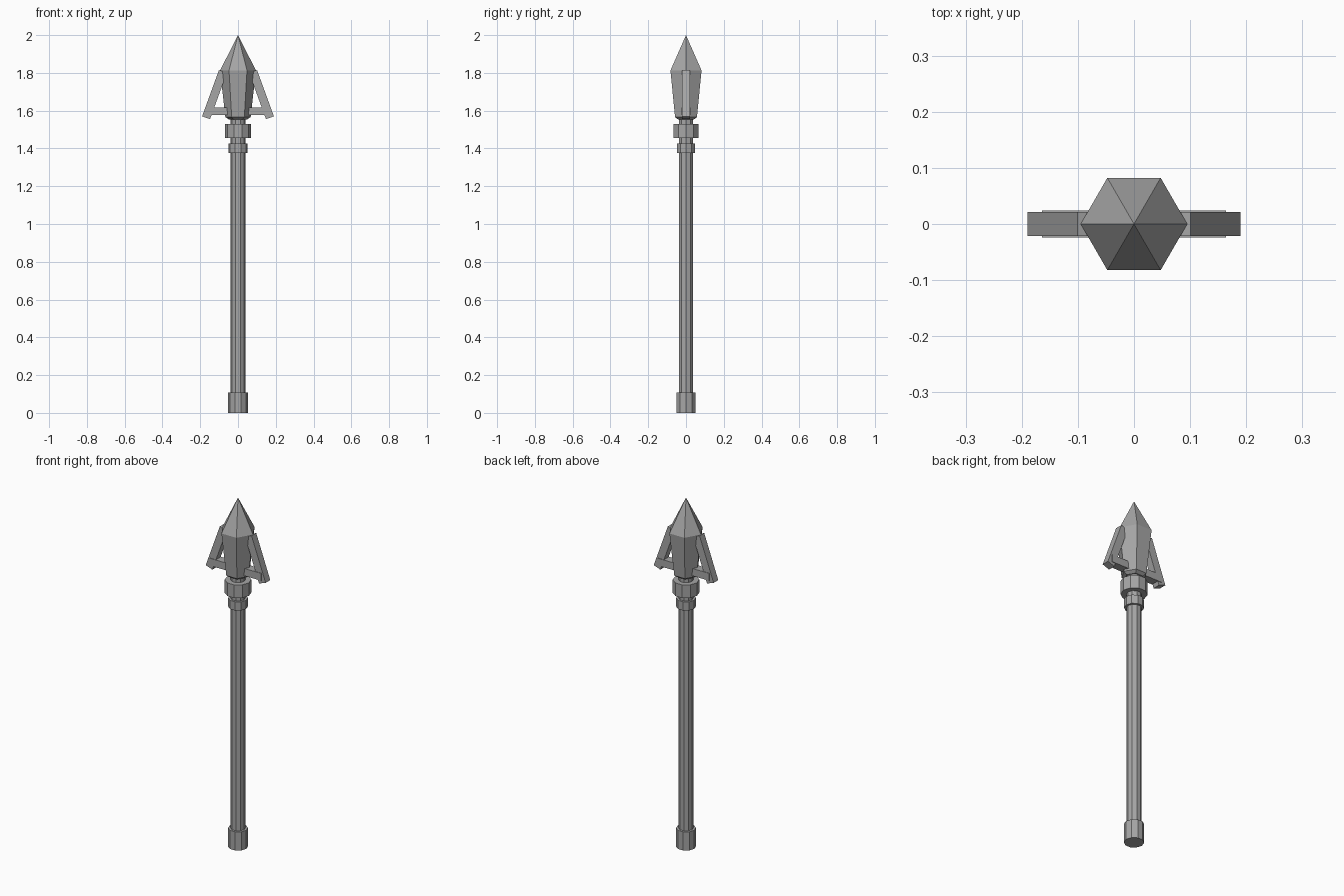
import bpy
import math
from mathutils import Vector

if "Cube" in bpy.data.objects:
    bpy.data.objects.remove(bpy.data.objects["Cube"])

steel = bpy.data.materials.new("grey_steel")
steel.diffuse_color = (0.38, 0.38, 0.38, 1)
steel.use_nodes = True
steel.node_tree.nodes["Principled BSDF"].inputs["Base Color"].default_value = steel.diffuse_color


def make(name, verts, faces):
    mesh = bpy.data.meshes.new(name)
    mesh.from_pydata(verts, [], faces)
    mesh.materials.append(steel)
    obj = bpy.data.objects.new(name, mesh)
    bpy.context.collection.objects.link(obj)
    return obj


def lathe(name, profile, sides):
    """Flat-sided turned part from (radius, z) pairs, corners on the x axis."""
    verts, faces = [], []
    for r, z in profile:
        for i in range(sides):
            a = 2 * math.pi * i / sides
            verts.append((r * math.cos(a), r * math.sin(a), z))
    for k in range(len(profile) - 1):
        for i in range(sides):
            j = (i + 1) % sides
            a, b = k * sides, (k + 1) * sides
            faces.append((a + i, a + j, b + j, b + i))
    top = (len(profile) - 1) * sides
    faces.append(tuple(reversed(range(sides))))
    faces.append(tuple(range(top, top + sides)))
    return make(name, verts, faces)


def slab(name, outline, half):
    """Extrude an xz outline (counter-clockwise from the front) along y."""
    n = len(outline)
    verts = [(x, y, z) for y in (-half, half) for x, z in outline]
    faces = [tuple(range(n)), tuple(reversed(range(n, 2 * n)))]
    faces += [(i, i + n, (i + 1) % n + n, (i + 1) % n) for i in range(n)]
    return make(name, verts, faces)


# Pole with its end cap and two collars
lathe("shaft", [(0.039, 0.02), (0.039, 1.57)], 10)
lathe("end_cap", [(0.052, 0.0), (0.052, 0.107)], 10)
lathe("lower_collar", [(0.051, 1.375), (0.051, 1.425)], 10)
lathe("upper_collar", [(0.069, 1.455), (0.069, 1.53)], 10)

# Six-sided spear head, with the point as a fan of triangles
head = lathe("spear_head", [(0.048, 1.553), (0.067, 1.566), (0.095, 1.813)], 6)
mesh = head.data
verts = [v.co.copy() for v in mesh.vertices] + [Vector((0, 0, 2.0))]
faces = [tuple(p.vertices) for p in mesh.polygons][:-1]
faces += [(12 + i, 12 + (i + 1) % 6, 18) for i in range(6)]
mesh.clear_geometry()
mesh.from_pydata(verts, [], faces)

# Swept-back barbs and their braces on both sides
barb = [(0.148, 1.555), (0.19, 1.57), (0.101, 1.815), (0.059, 1.80)]
brace = [(0.03, 1.576), (0.164, 1.576), (0.164, 1.618), (0.03, 1.618)]
for side, s in (("right", 1), ("left", -1)):
    for part, outline, half in (("barb", barb, 0.021), ("brace", brace, 0.024)):
        pts = [(s * x, z) for x, z in outline][::s]
        slab(f"{side}_{part}", pts, half)
